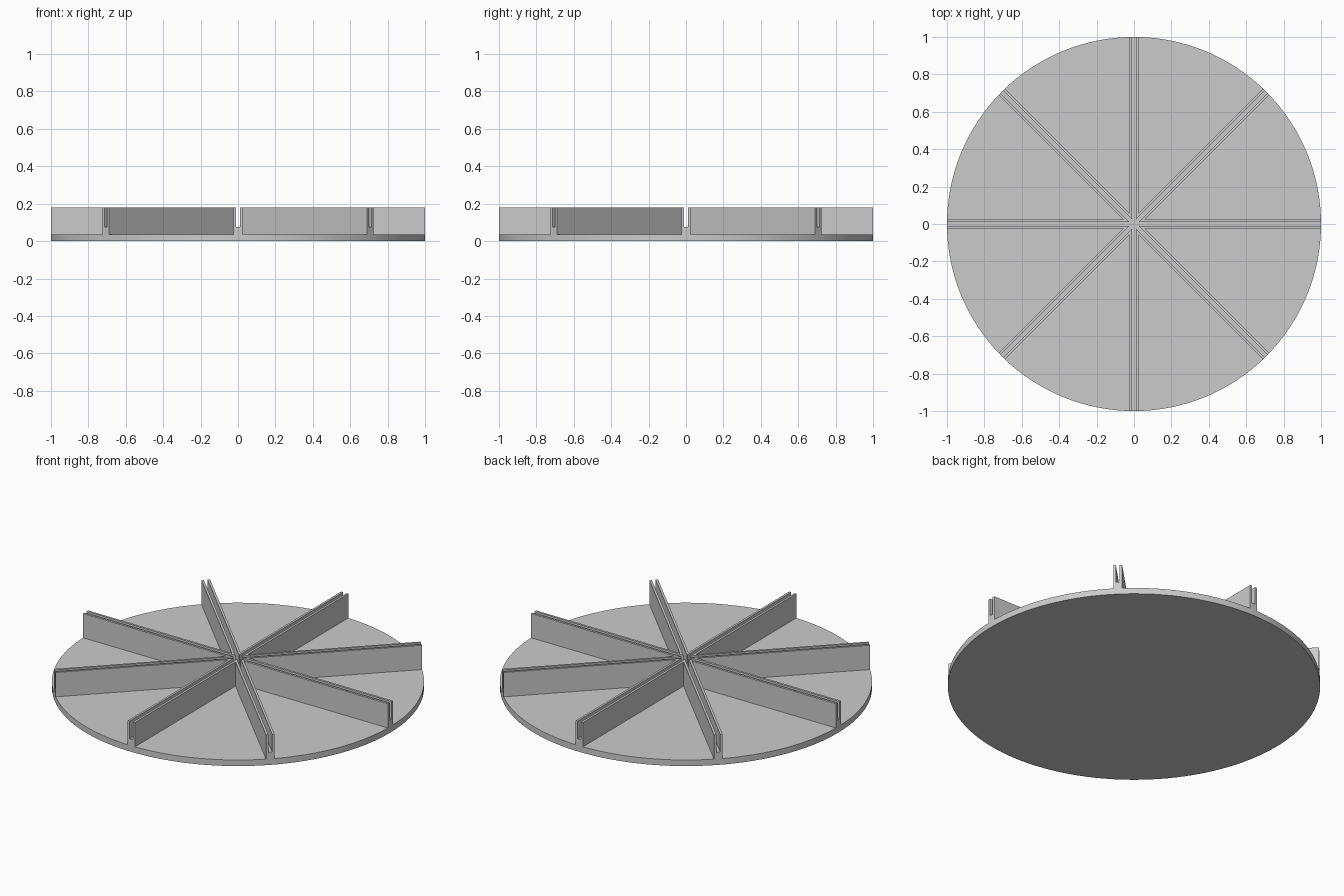
import bpy, bmesh
from math import sin, cos, pi, sqrt

DISC_TOP, WALL_TOP, SLOT_FLOOR = 0.036, 0.18, 0.075
WALL_HALF, SLOT_HALF = 0.0235, 0.0105
ARMS = 8

default = bpy.data.objects.get("Cube")
if default:
    bpy.data.objects.remove(default, do_unlink=True)

grey = bpy.data.materials.new("light grey")
grey.use_nodes = True
colour = (0.6, 0.6, 0.6, 1)
grey.diffuse_color = colour
grey.node_tree.nodes["Principled BSDF"].inputs["Base Color"].default_value = colour


def star_prism(name, half, length, z0, z1):
    """Extruded star of straight arms, each 2 * half wide."""
    outline = []
    for k in range(ARMS):
        a = 2 * pi * k / ARMS
        for side in (-half, half):
            outline.append((length * cos(a) - side * sin(a),
                            length * sin(a) + side * cos(a)))
        # inner corner between this arm and the next
        mid, r = a + pi / ARMS, half / sin(pi / ARMS)
        outline.append((r * cos(mid), r * sin(mid)))
    bm = bmesh.new()
    base = bm.faces.new([bm.verts.new((x, y, z0)) for x, y in outline])
    top = bmesh.ops.extrude_face_region(bm, geom=[base])["geom"]
    bmesh.ops.translate(bm, vec=(0, 0, z1 - z0),
                        verts=[v for v in top if isinstance(v, bmesh.types.BMVert)])
    bmesh.ops.recalc_face_normals(bm, faces=bm.faces)
    mesh = bpy.data.meshes.new(name)
    bm.to_mesh(mesh)
    bm.free()
    mesh.materials.append(grey)
    obj = bpy.data.objects.new(name, mesh)
    bpy.context.collection.objects.link(obj)
    return obj


# Round base
bpy.ops.mesh.primitive_cylinder_add(vertices=128, radius=1, depth=DISC_TOP,
                                    location=(0, 0, DISC_TOP / 2))
disc = bpy.context.object
disc.name = "base_disc"
disc.data.materials.append(grey)
bpy.ops.object.shade_smooth_by_angle()

# Radiating walls with a groove along each top
walls = star_prism("slotted_walls", WALL_HALF, sqrt(1 - WALL_HALF ** 2), DISC_TOP, WALL_TOP)
cutter = star_prism("slot_cutter", SLOT_HALF, 1.1, SLOT_FLOOR, WALL_TOP + 0.1)
cutter.hide_render = True
cutter.hide_set(True)
slots = walls.modifiers.new("slots", "BOOLEAN")
slots.operation = "DIFFERENCE"
slots.solver = "EXACT"
slots.object = cutter
